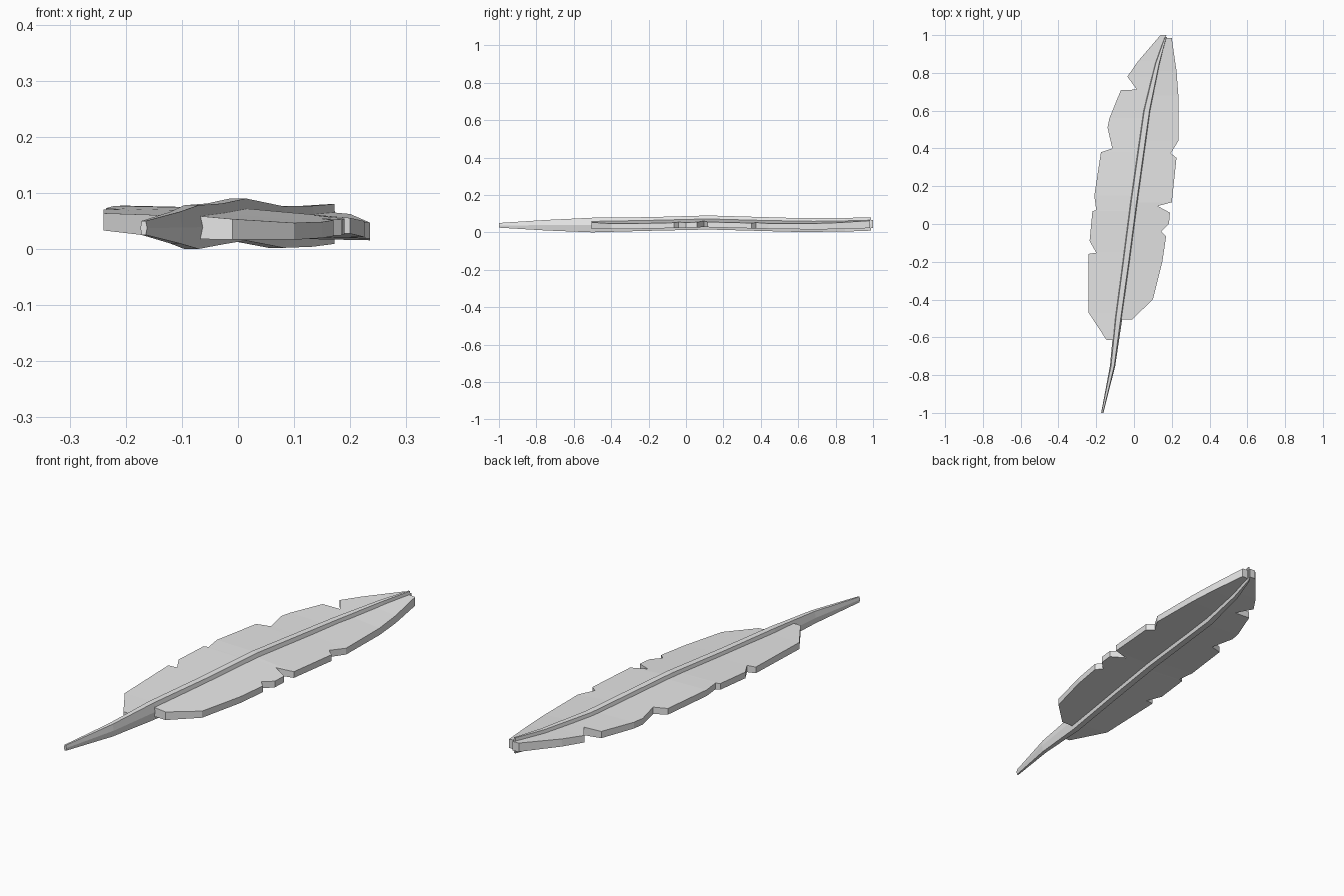
import bpy, bmesh
from mathutils import Vector

cube = bpy.data.objects.get("Cube")
if cube:
    bpy.data.objects.remove(cube, do_unlink=True)

grey = bpy.data.materials.new("pale_grey")
grey.use_nodes = True
grey.diffuse_color = (0.8, 0.8, 0.8, 1)
grey.node_tree.nodes["Principled BSDF"].inputs["Base Color"].default_value = (0.8, 0.8, 0.8, 1)

# Quill stations: y, x, bottom z, top z, width
STATIONS = [
    (-1.0, -0.168, 0.025, 0.05, 0.012),
    (-0.75, -0.113, 0.01, 0.066, 0.028),
    (-0.5, -0.083, 0.0, 0.078, 0.042),
    (-0.2, -0.042, 0.008, 0.081, 0.046),
    (0.12, 0.0, 0.015, 0.09, 0.047),
    (0.6, 0.068, 0.002, 0.076, 0.045),
    (0.85, 0.124, 0.004, 0.077, 0.03),
    (0.99, 0.168, 0.009, 0.08, 0.012),
]


def spine(y):
    """Interpolated quill centre (x, z) at a given y."""
    for a, b in zip(STATIONS, STATIONS[1:]):
        if y <= b[0] or b is STATIONS[-1]:
            t = (y - a[0]) / (b[0] - a[0])
            p = [u + (v - u) * t for u, v in zip(a, b)]
            return p[1], (p[2] + p[3]) / 2


def loft(name, rings):
    """Bridge matching closed rings and cap the two ends."""
    bm = bmesh.new()
    loops = [[bm.verts.new(p) for p in ring] for ring in rings]
    n = len(loops[0])
    for a, b in zip(loops, loops[1:]):
        for i in range(n):
            j = (i + 1) % n
            bm.faces.new((a[i], a[j], b[j], b[i]))
    bm.faces.new(loops[0])
    bm.faces.new(loops[-1])
    bmesh.ops.recalc_face_normals(bm, faces=bm.faces[:])
    mesh = bpy.data.meshes.new(name)
    bm.to_mesh(mesh)
    bm.free()
    mesh.materials.append(grey)
    obj = bpy.data.objects.new(name, mesh)
    bpy.context.collection.objects.link(obj)
    return obj


# Quill: six-sided tapering shaft
rings = []
for y, x, low, high, width in STATIONS:
    mid, w = (low + high) / 2, width / 2
    section = [(-0.6, high), (0.6, high), (1, mid), (0.6, low), (-0.6, low), (-1, mid)]
    rings.append([Vector((x + s * w, y, z)) for s, z in section])
loft("quill", rings)


# Vanes: notched outer edge joined to the quill, thinner at the rim
def vane(name, edge):
    rings = []
    for x, y in edge:
        sx, sz = spine(y)
        rim = sz - 0.055 * (x - sx)
        half = 0.021 - 0.035 * min(abs(x - sx), 0.2)
        rings.append([(sx, y, sz + 0.021), (x, y, rim + half),
                      (x, y, rim - half), (sx, y, sz - 0.021)])
    loft(name, rings)


vane("right_vane", [
    (-0.145, -0.615), (-0.24, -0.47), (-0.24, -0.158), (-0.2, -0.152),
    (-0.235, -0.09), (-0.22, 0.068), (-0.2, 0.074), (-0.21, 0.15),
    (-0.175, 0.38), (-0.115, 0.4), (-0.14, 0.51), (-0.13, 0.56),
    (-0.07, 0.708), (0.015, 0.712), (-0.035, 0.78), (0.02, 0.86), (0.14, 1.0),
])
vane("left_vane", [
    (-0.01, -0.505), (0.1, -0.4), (0.15, -0.2), (0.17, -0.065),
    (0.145, -0.04), (0.185, 0.0), (0.19, 0.06), (0.125, 0.095),
    (0.2, 0.115), (0.225, 0.35), (0.195, 0.375), (0.235, 0.44),
    (0.235, 0.68), (0.225, 0.81), (0.2, 0.985),
])
